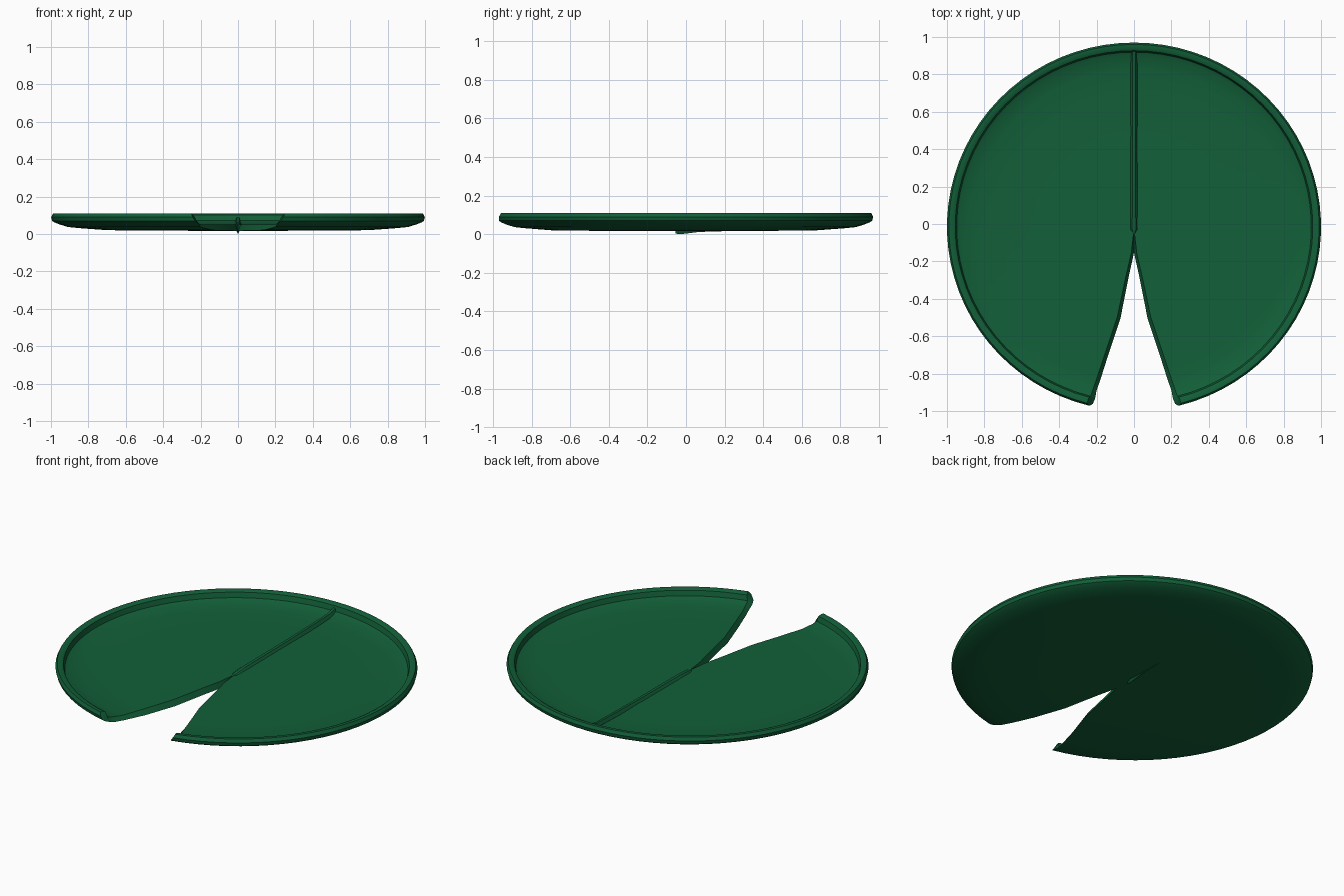
import bpy, bmesh, math

if "Cube" in bpy.data.objects:
    bpy.data.objects.remove(bpy.data.objects["Cube"])

green = bpy.data.materials.new("leaf_green")
green.diffuse_color = (0.006, 0.115, 0.04, 1)
green.use_nodes = True
green.node_tree.nodes["Principled BSDF"].inputs["Base Color"].default_value = green.diffuse_color
CY, RY, SEG = -0.015, 0.985, 72


def finish(name, bm, angle):
    bmesh.ops.remove_doubles(bm, verts=bm.verts, dist=0.0004)
    bmesh.ops.recalc_face_normals(bm, faces=bm.faces)
    mesh = bpy.data.meshes.new(name)
    bm.to_mesh(mesh)
    bm.free()
    mesh.materials.append(green)
    ob = bpy.data.objects.new(name, mesh)
    bpy.context.collection.objects.link(ob)
    bpy.ops.object.select_all(action='DESELECT')
    ob.select_set(True)
    bpy.context.view_layer.objects.active = ob
    bpy.ops.object.shade_smooth_by_angle(angle=math.radians(angle))


# Leaf: (radius, height, half width of the notch) from centre to rim
under = [(0.04, .016, 0), (.14, .016, 0), (.28, .017, .03), (.50, .018, .072),
         (.70, .02, .135), (.85, .031, .18), (.91, .037, .2),
         (.955, .051, .208), (.985, .063, .22), (.995, .07, .23), (1, .09, .242)]
upper = [(0.04, .05, .003), (.14, .05, .014), (.28, .05, .045), (.50, .05, .09),
         (.70, .05, .153), (.85, .052, .2), (.93, .064, .226),
         (.948, .072, .232), (.956, .102, .24), (.97, .109, .246), (.99, .109, .25)]

bm = bmesh.new()


def ring(r, z, w):
    gap = math.asin(w / r)
    out = []
    for i in range(SEG + 1):
        a = -math.pi / 2 + gap + (2 * math.pi - 2 * gap) * i / SEG
        out.append(bm.verts.new((r * math.cos(a), CY + RY * r * math.sin(a), z)))
    return out


low = [ring(*p) for p in under]
top = [ring(*p) for p in upper]
for rings, z in ((low, .016), (top, .05)):
    hub = bm.verts.new((0, CY, z))
    for i in range(SEG):
        bm.faces.new((hub, rings[0][i], rings[0][i + 1]))
# Skin over the underside, rim and upper side
strip = low + top[::-1]
for a, b in zip(strip, strip[1:]):
    for i in range(SEG):
        bm.faces.new((a[i], a[i + 1], b[i + 1], b[i]))
# Walls of the notch
for j in range(len(low) - 1):
    for e in (0, SEG):
        bm.faces.new((low[j][e], low[j + 1][e], top[j + 1][e], top[j][e]))
finish("leaf_pad", bm, 30)

# Midrib: ridge (y, half width, bottom, top) from the notch to the rim
bm = bmesh.new()
sections = []
for y, w, z0, z1 in ((-.055, .004, 0.004, .05), (-.03, .024, 0, .056), (.07, .023, .012, .063),
                     (.5, .02, .025, .066), (.86, .018, .038, .074), (.93, .018, .045, .09)):
    pts = ((-w, .045), (-w * .4, z1), (w * .4, z1), (w, .045), (0, z0))
    sections.append([bm.verts.new((x, y, z + (.012 if z == .045 and y > .8 else 0)))
                     for x, z in pts])
for a, b in zip(sections, sections[1:]):
    for k in range(5):
        bm.faces.new((a[k], a[(k + 1) % 5], b[(k + 1) % 5], b[k]))
bm.faces.new(sections[0])
bm.faces.new(sections[-1])
finish("midrib", bm, 30)
